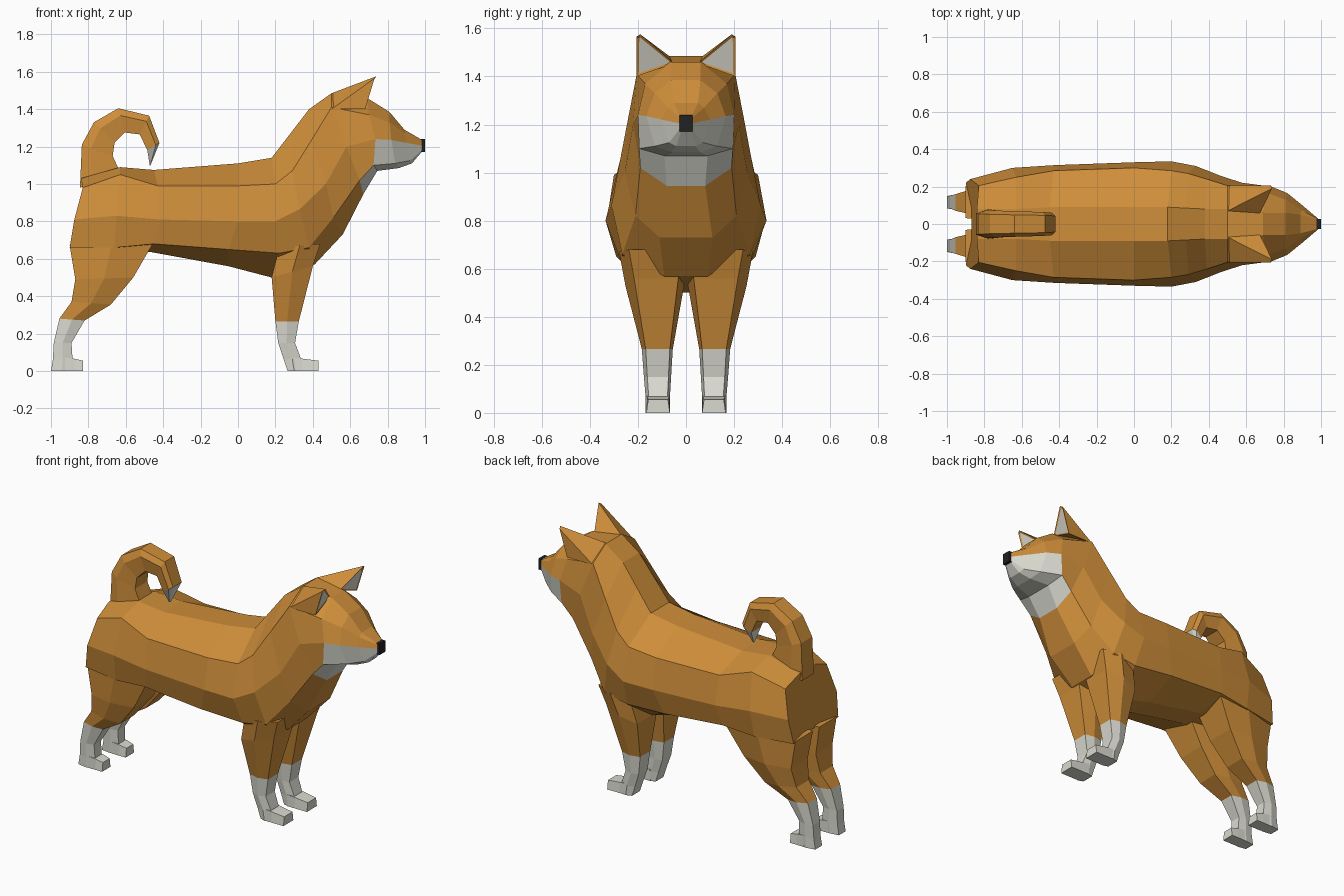
import bpy, bmesh
from mathutils import Vector

if "Cube" in bpy.data.objects:
    bpy.data.objects.remove(bpy.data.objects["Cube"])


def make_mat(name, rgb):
    m = bpy.data.materials.new(name)
    m.diffuse_color = (*rgb, 1)
    m.use_nodes = True
    m.node_tree.nodes["Principled BSDF"].inputs["Base Color"].default_value = m.diffuse_color
    return m


ORANGE = make_mat("orange fur", (0.62, 0.27, 0.042))
WHITE = make_mat("white fur", (0.70, 0.70, 0.63))
BLACK = make_mat("black nose", (0.015, 0.015, 0.018))


def finish(name, bm, mats):
    bmesh.ops.recalc_face_normals(bm, faces=bm.faces)
    me = bpy.data.meshes.new(name)
    bm.to_mesh(me)
    bm.free()
    for m in mats:
        me.materials.append(m)
    ob = bpy.data.objects.new(name, me)
    bpy.context.collection.objects.link(ob)
    return ob


def loft(name, rings, rule=lambda seg, side: 0, mats=(ORANGE, WHITE)):
    """Skin closed rings; rule(segment, side) gives the material index."""
    bm = bmesh.new()
    vs = [[bm.verts.new(p) for p in r] for r in rings]
    n = len(rings[0])
    for s in range(len(rings) - 1):
        for i in range(n):
            j = (i + 1) % n
            f = bm.faces.new((vs[s][i], vs[s][j], vs[s + 1][j], vs[s + 1][i]))
            f.material_index = rule(s, i)
    bm.faces.new(vs[0]).material_index = rule(0, 0)
    bm.faces.new(vs[-1]).material_index = rule(len(rings) - 2, 0)
    return finish(name, bm, mats)


def mirror_ring(half):
    return list(half) + [(x, -y, z) for x, y, z in reversed(half)]


# Torso and neck: half rings ordered top, ridge, widest, lower, underside
torso = [
    [(-.84, .08, 1.03), (-.83, .205, .98), (-.875, .24, .81), (-.90, .22, .66), (-.87, .08, .66)],
    [(-.63, .08, 1.09), (-.63, .25, 1.05), (-.65, .30, .83), (-.66, .265, .66), (-.62, .08, .64)],
    [(-.45, .09, 1.075), (-.43, .285, .99), (-.42, .315, .81), (-.45, .28, .68), (-.46, .08, .635)],
    [(0, .09, 1.11), (0, .30, .99), (0, .33, .80), (-.05, .29, .65), (-.05, .08, .56)],
    [(.18, .09, 1.14), (.20, .285, 1.0), (.20, .335, .80), (.22, .27, .63), (.18, .08, .50)],
    [(.28, .085, 1.27), (.29, .27, 1.07), (.33, .31, .865), (.38, .265, .66), (.41, .09, .57)],
    [(.38, .08, 1.40), (.39, .24, 1.23), (.47, .255, 1.0), (.51, .21, .82), (.56, .11, .73)],
    [(.50, .08, 1.485), (.50, .205, 1.41), (.58, .22, 1.20), (.65, .19, 1.02), (.67, .08, .945)],
]
loft("torso", [mirror_ring(h) for h in torso])

# Head: same ring order, from the neck to the nose
head = [
    torso[-1],
    [(.69, .06, 1.46), (.70, .17, 1.37), (.735, .20, 1.24), (.725, .195, 1.10), (.745, .09, 1.07)],
    [(.81, .06, 1.385), (.81, .13, 1.33), (.82, .165, 1.235), (.84, .13, 1.11), (.86, .06, 1.085)],
    [(.89, .05, 1.29), (.895, .075, 1.27), (.90, .10, 1.22), (.92, .07, 1.125), (.93, .04, 1.11)],
    [(.985, .025, 1.235), (.985, .028, 1.23), (.985, .028, 1.205), (.985, .028, 1.18), (.985, .02, 1.175)],
]


def muzzle_rule(seg, side):
    if seg == 0:
        return int(3 <= side <= 5)      # throat patch
    return int(2 <= side <= 6)          # cheeks, lips and chin


loft("head", [mirror_ring(h) for h in head], muzzle_rule)

# Nose
loft("nose", [[(x, y, z) for y, z in ((-.028, 1.17), (.028, 1.17), (.028, 1.24), (-.028, 1.24))]
              for x in (.975, 1.0)], mats=(BLACK,))

# Ears: leaning wedges with an inset white front
for side, label in ((1, "left"), (-1, "right")):
    bm = bmesh.new()
    bi, bo, fo, fi, tip = [bm.verts.new((x, y * side, z)) for x, y, z in (
        (.50, .07, 1.485), (.50, .205, 1.40), (.68, .205, 1.40), (.67, .05, 1.455), (.738, .19, 1.575))]
    tip_out = bm.verts.new((.73, .207 * side, 1.565))
    for f in ((bi, bo, tip_out, tip), (bo, fo, tip_out), (fi, bi, tip), (bi, fi, fo, bo)):
        bm.faces.new(f)
    front = bm.faces.new((fo, fi, tip, tip_out))
    bmesh.ops.recalc_face_normals(bm, faces=bm.faces)
    bmesh.ops.inset_individual(bm, faces=[front], thickness=.015, depth=-.004)
    front.material_index = 1
    finish(label + "_ear", bm, (ORANGE, WHITE))

# Curled tail: outer and inner outline pairs (x, z)
outer = [(-.845, .98), (-.835, 1.21), (-.77, 1.33), (-.64, 1.405), (-.475, 1.365), (-.42, 1.22), (-.468, 1.10)]
inner = [(-.62, 1.04), (-.67, 1.15), (-.66, 1.22), (-.605, 1.275), (-.525, 1.265), (-.485, 1.18), (-.472, 1.10)]
rings = []
for i, (o, n) in enumerate(zip(outer, inner)):
    w = .08 - .004 * i if i < 6 else .008
    mx, mz = [a * .7 + b * .3 for a, b in zip(o, n)]
    rings.append(mirror_ring([(o[0], w * .72, o[1]), (mx, w, mz), (n[0], w * .8, n[1])]))
loft("tail", rings, lambda seg, side: int(seg == 5))


# Legs: sections (back x, back z, front x, front z, inner y, outer back y, outer front y)
def leg(name, sections, toe_x, white_from):
    for side, label in ((1, "left"), (-1, "right")):
        rings = []
        for bx, bz, fx, fz, yi, yb, yf in sections:
            mx, mz, c = (bx + fx) / 2, (bz + fz) / 2, (yb - yi) * .1
            ring = [(bx, yi + c, bz), (bx, yb - c, bz), (mx, (yb + yf) / 2 + c * .3, mz),
                    (fx, yf - c, fz), (fx, yi + c, fz), (mx, yi, mz)]
            rings.append([(x, y * side, z) for x, y, z in ring])
        loft(f"{label}_{name}", rings, lambda seg, s: int(seg >= white_from))
        # Paw reaching forward from the ankle
        fx, yi, yo = sections[-1][2], sections[-1][4], sections[-1][5]
        paw = [[(x, y * side, z) for y, z in ((yi, 0), (yo, 0), (yo - t, h), (yi + t, h))]
               for x, h, t in ((fx - .04, .072, 0), (fx + .01, .066, .003), (toe_x, .055, .008))]
        loft(f"{label}_{name}_paw", paw, mats=(WHITE,))


leg("front_leg", [
    (.22, .66, .44, .68, .0, .275, .265),
    (.18, .50, .40, .56, .008, .25, .24),
    (.20, .265, .325, .265, .055, .18, .18),
    (.215, .15, .305, .15, .062, .172, .172),
    (.245, .06, .335, .07, .067, .165, .165),
    (.265, 0, .335, 0, .067, .165, .165)], .43, 2)

leg("hind_leg", [
    (-.90, .67, -.45, .69, .01, .225, .285),
    (-.87, .49, -.56, .50, .02, .225, .25),
    (-.89, .37, -.68, .355, .04, .195, .21),
    (-.955, .28, -.82, .27, .06, .17, .175),
    (-.985, .15, -.89, .15, .075, .16, .16),
    (-.99, .06, -.885, .07, .075, .158, .158),
    (-1.0, 0, -.885, 0, .075, .158, .158)], -.83, 3)
